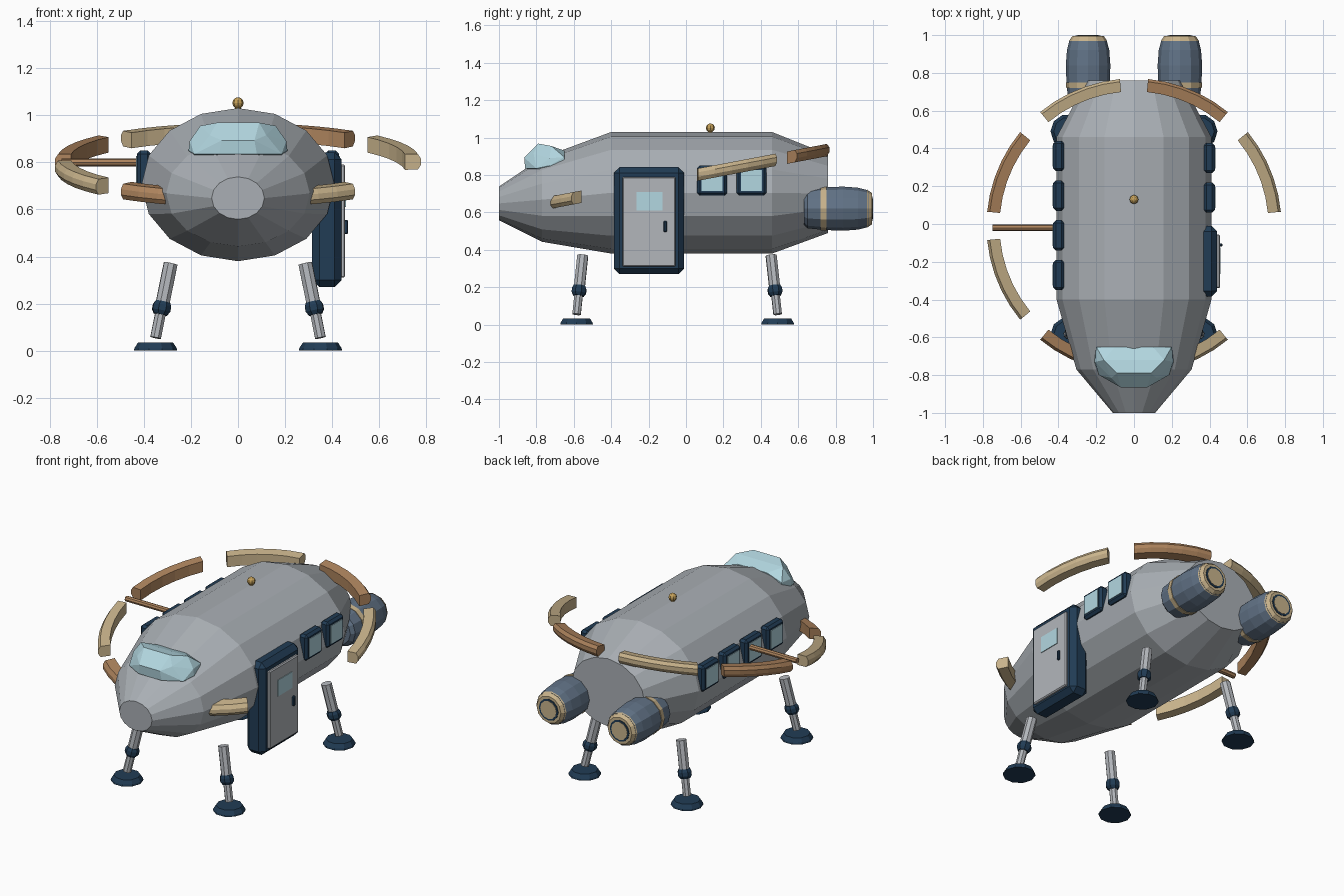
import bpy, bmesh
from math import sin, cos, pi, radians
from mathutils import Vector

if "Cube" in bpy.data.objects:
    bpy.data.objects.remove(bpy.data.objects["Cube"])


def material(name, rgb):
    m = bpy.data.materials.new(name)
    m.diffuse_color = (*rgb, 1)
    m.use_nodes = True
    m.node_tree.nodes["Principled BSDF"].inputs["Base Color"].default_value = m.diffuse_color
    return m


GREY = material("hull_grey", (0.40, 0.43, 0.46))
PALE = material("pale_grey", (0.45, 0.47, 0.50))
NAVY = material("navy", (0.015, 0.045, 0.09))
SLATE = material("slate", (0.12, 0.17, 0.24))
TAN = material("tan", (0.58, 0.45, 0.26))
BROWN = material("brown", (0.42, 0.23, 0.11))
GOLD = material("gold", (0.55, 0.35, 0.10))
GLASS = material("glass", (0.45, 0.68, 0.75))


def finish(bm, name, mat):
    bmesh.ops.recalc_face_normals(bm, faces=bm.faces)
    me = bpy.data.meshes.new(name)
    bm.to_mesh(me)
    bm.free()
    me.materials.append(mat)
    ob = bpy.data.objects.new(name, me)
    bpy.context.collection.objects.link(ob)
    return ob


def loft(name, rings, mat):
    """Skin a row of closed rings and cap both ends."""
    bm = bmesh.new()
    vs = [[bm.verts.new(p) for p in r] for r in rings]
    n = len(vs[0])
    for a, b in zip(vs, vs[1:]):
        for i in range(n):
            j = (i + 1) % n
            bm.faces.new((a[i], a[j], b[j], b[i]))
    bm.faces.new(vs[0])
    bm.faces.new(vs[-1])
    return finish(bm, name, mat)


def ellipse_y(x, y, z, rx, rz, n):
    return [(x + rx * sin(2 * pi * i / n), y, z + rz * cos(2 * pi * i / n)) for i in range(n)]


def turned_y(name, x, z, profile, n, mat):
    return loft(name, [ellipse_y(x, y, z, r, r, n) for y, r in profile], mat)


def rod(name, a, b, profile, n, mat):
    """Turned shape along a to b; profile holds (fraction, radius)."""
    a, b = Vector(a), Vector(b)
    q = (b - a).to_track_quat('Z', 'Y')
    rings = [[a.lerp(b, t) + q @ Vector((r * cos(2 * pi * i / n), r * sin(2 * pi * i / n), 0))
              for i in range(n)] for t, r in profile]
    return loft(name, rings, mat)


def box(name, lo, hi, mat, bevel=0.0):
    lo, hi = Vector(lo), Vector(hi)
    bm = bmesh.new()
    bmesh.ops.create_cube(bm, size=1)
    for v in bm.verts:
        v.co = (lo + hi) / 2 + v.co * (hi - lo)
    if bevel:
        bmesh.ops.bevel(bm, geom=bm.edges[:], offset=bevel, segments=1, affect='EDGES')
    return finish(bm, name, mat)


# Hull: 16-sided loft (y, half width, centre z, half height)
stations = [(-1, .112, .648, .09), (-.77, .305, .668, .225), (-.4, .41, .705, .325),
            (.46, .41, .705, .325), (.76, .25, .70, .21)]
loft("hull", [ellipse_y(0, y, z, w, h, 16) for y, w, z, h in stations], GREY)

# Faceted canopy
half = [(.07, -.865, .893), (.08, -.86, .835), (.12, -.815, .915), (.185, -.80, .835),
        (.21, -.73, .85), (.205, -.73, .89), (.16, -.72, .955), (.09, -.79, .968),
        (.20, -.65, .895), (.10, -.65, .93), (.19, -.65, .80)]
bm = bmesh.new()
for x, y, z in half:
    bm.verts.new((x, y, z))
    bm.verts.new((-x, y, z))
bmesh.ops.convex_hull(bm, input=bm.verts[:])
finish(bm, "canopy", GLASS)

# Side windows
for side, ys in ((-1, (.36, .15, -.06, -.27)), (1, (.35, .14))):
    for k, y in enumerate(ys):
        tag = f"{'left' if side < 0 else 'right'}_{k}"
        xa, xb = sorted((side * .37, side * .428))
        box("window_frame_" + tag, (xa, y - .08, .69), (xb, y + .08, .85), NAVY, .014)
        xa, xb = sorted((side * .38, side * .432))
        box("window_glass_" + tag, (xa, y - .056, .714), (xb, y + .056, .826), GLASS)

# Door on the right
box("door_frame", (.315, -.385, .27), (.44, -.01, .842), NAVY, .03)
box("door_panel", (.42, -.34, .31), (.455, -.055, .79), PALE, .006)
box("door_window", (.44, -.265, .61), (.459, -.125, .71), GLASS)
box("door_handle", (.45, -.12, .495), (.468, -.102, .555), NAVY, .005)

# Landing legs
for sx in (-1, 1):
    for end, fy, ty in (("front", -.585, -.552), ("rear", .49, .455)):
        tag = f"{end}_{'left' if sx < 0 else 'right'}"
        top, low = Vector((sx * .286, ty, .37)), Vector((sx * .35, fy, .055))
        knee = top.lerp(low, .6)
        rod("upper_leg_" + tag, top, knee, [(0, .031), (1, .031)], 8, PALE)
        rod("lower_leg_" + tag, knee, low, [(0, .024), (1, .024)], 8, PALE)
        d = (low - top).normalized() * .028
        rod("knee_" + tag, knee - d, knee + d,
            [(0, .033), (.3, .041), (.7, .041), (1, .03)], 8, NAVY)
        rod("foot_" + tag, (sx * .35, fy, 0), (sx * .35, fy, .034),
            [(0, .092), (.3, .09), (1, .075)], 10, NAVY)

# Engines
for sx in (-1, 1):
    tag = 'left' if sx < 0 else 'right'
    x, z = sx * .243, .62
    turned_y("engine_" + tag, x, z,
             [(.63, .085), (.65, .105), (.74, .114), (.84, .118), (.92, .112), (.975, .098)], 12, SLATE)
    turned_y("engine_band_" + tag, x, z, [(.72, .1155), (.75, .1185)], 12, TAN)
    turned_y("engine_rim_" + tag, x, z, [(.968, .102), (.995, .083)], 12, TAN)
    turned_y("nozzle_ring_" + tag, x, z, [(.98, .068), (.998, .066)], 12, NAVY)
    turned_y("nozzle_disc_" + tag, x, z, [(.98, .056), (1.0, .055)], 12, TAN)

# Broken ring of tilted arc segments; the front right one is missing
section = [(-.033, -.033), (.022, -.033), (.036, -.012), (.036, .012), (.022, .033), (-.033, .033)]
ring_mats = {0: TAN, 1: BROWN, 2: TAN, 3: BROWN, 4: TAN, 5: BROWN, 6: TAN}
for k, mat in ring_mats.items():
    mid = 22.5 + 45 * k if k < 6 else -67.5
    # keep front segments alike on both sides
    if k == 5:
        mid = 247.5
    rings = []
    for i in range(6):
        a = radians(mid - 17 + 34 * i / 5)
        pts = []
        for dr, dz in section:
            r = .745 + dr
            y = r * sin(a) - .01
            pts.append((r * cos(a), y, .79 + .19 * y + dz))
        rings.append(pts)
    loft(f"ring_segment_{k}", rings, mat)

# Ring brace on the left
rod("ring_brace", (-.38, -.02, .80), (-.75, -.02, .80), [(0, .017), (1, .017)], 8, BROWN)

# Roof beacon
rod("beacon_stem", (0, .13, 1.01), (0, .13, 1.045), [(0, .014), (1, .012)], 8, GOLD)
bm = bmesh.new()
bmesh.ops.create_uvsphere(bm, u_segments=8, v_segments=6, radius=.024)
bmesh.ops.translate(bm, verts=bm.verts, vec=(0, .13, 1.052))
finish(bm, "beacon", GOLD)
